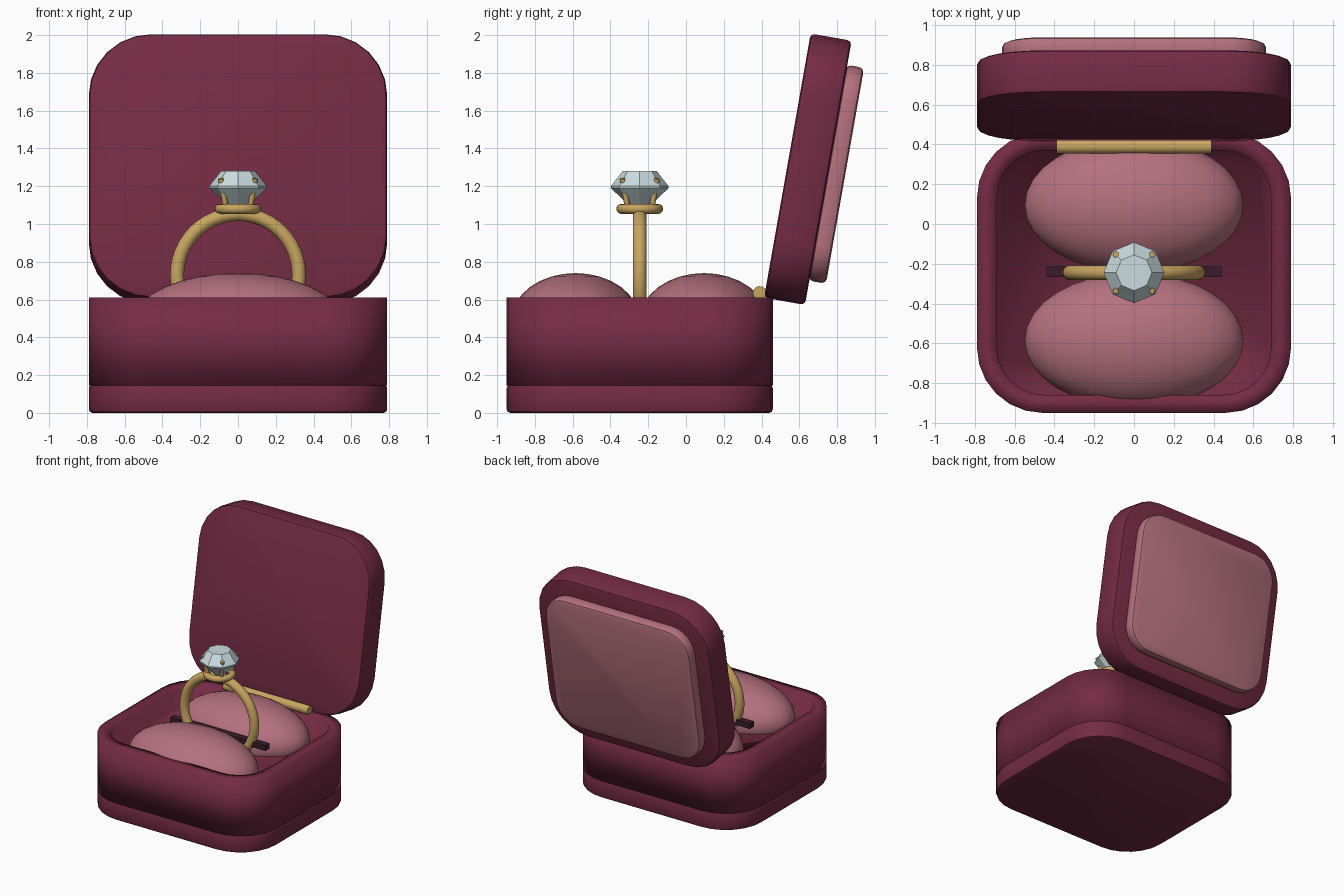
import bpy, bmesh
from math import sin, cos, pi, radians
from mathutils import Vector, Matrix

if "Cube" in bpy.data.objects:
    bpy.data.objects.remove(bpy.data.objects["Cube"])


def material(name, rgb):
    m = bpy.data.materials.new(name)
    m.diffuse_color = (*rgb, 1)
    m.use_nodes = True
    m.node_tree.nodes["Principled BSDF"].inputs["Base Color"].default_value = m.diffuse_color
    return m


VELVET = material("velvet", (0.175, 0.024, 0.056))
PINK = material("pink_satin", (0.46, 0.165, 0.21))
GOLD = material("gold", (0.58, 0.38, 0.12))
STONE = material("stone", (0.60, 0.72, 0.75))
DARK = material("dark_slot", (0.04, 0.012, 0.024))
CY = -0.245  # middle of the box in y


def outline(hx, hy, r, z, seg=6):
    """Rounded rectangle as a loop of points."""
    pts = []
    for k, (sx, sy) in enumerate([(1, 1), (-1, 1), (-1, -1), (1, -1)]):
        for i in range(seg + 1):
            a = (k + i / seg) * pi / 2
            pts.append((sx * (hx - r) + r * cos(a), sy * (hy - r) + r * sin(a), z))
    return pts


def loft(name, loops, mat):
    """Skin a stack of loops and cap both ends."""
    bm = bmesh.new()
    rings = [[bm.verts.new(p) for p in loop] for loop in loops]
    n = len(rings[0])
    for a, b in zip(rings, rings[1:]):
        for i in range(n):
            j = (i + 1) % n
            bm.faces.new((a[i], a[j], b[j], b[i]))
    bm.faces.new(rings[0][::-1])
    bm.faces.new(rings[-1])
    bmesh.ops.recalc_face_normals(bm, faces=bm.faces)
    me = bpy.data.meshes.new(name)
    bm.to_mesh(me)
    bm.free()
    ob = bpy.data.objects.new(name, me)
    bpy.context.collection.objects.link(ob)
    me.materials.append(mat)
    return ob


def slab(name, hx, hy, r, z0, z1, b, mat):
    """Rounded slab with softened top and bottom edges."""
    steps = [(b * (1 - sin(t)), b * (1 - cos(t))) for t in (0, pi / 4, pi / 2)]
    loops = [outline(hx - i, hy - i, r - i, z0 + h) for i, h in steps]
    loops += [outline(hx - i, hy - i, r - i, z1 - h) for i, h in reversed(steps)]
    ob = loft(name, loops, mat)
    activate(ob)
    bpy.ops.object.shade_smooth_by_angle(angle=radians(30))
    return ob


def activate(ob):
    bpy.ops.object.select_all(action='DESELECT')
    ob.select_set(True)
    bpy.context.view_layer.objects.active = ob


def finish(name, mat, smooth=True):
    ob = bpy.context.object
    ob.name = ob.data.name = name
    ob.data.materials.append(mat)
    if smooth:
        bpy.ops.object.shade_smooth_by_angle(angle=radians(40))
    return ob


def rod(name, p, q, r, mat, verts=16):
    p, q = Vector(p), Vector(q)
    bpy.ops.mesh.primitive_cylinder_add(
        vertices=verts, radius=r, depth=(q - p).length, location=(p + q) / 2,
        rotation=(q - p).to_track_quat('Z', 'Y').to_euler())
    return finish(name, mat)


# Box: plinth and hollow soft-shaded tray
slab("base_plinth", 0.79, 0.705, 0.33, 0, 0.15, 0.02, VELVET).location.y = CY
tray = loft("box_tray", [outline(0.79, 0.705, 0.33, 0.145),
                         outline(0.79, 0.705, 0.33, 0.61),
                         outline(0.69, 0.615, 0.24, 0.61),
                         outline(0.69, 0.615, 0.24, 0.45)], VELVET)
tray.location.y = CY
tray.data.shade_smooth()

# Open lid leaning back, with padded panel behind it
tilt = Matrix.Translation((0, 0.645, 1.29)) @ Matrix.Rotation(radians(80), 4, 'X')
slab("lid", 0.79, 0.71, 0.33, -0.11, 0.11, 0.022, VELVET).matrix_world = tilt
slab("lid_pad", 0.665, 0.58, 0.2, -0.2, -0.105, 0.025, PINK).matrix_world = tilt

# Cushions either side of the ring
for name, y in (("front_cushion", CY - 0.34), ("back_cushion", CY + 0.34)):
    bpy.ops.mesh.primitive_uv_sphere_add(segments=32, ring_count=16, location=(0, y, 0.49))
    bpy.context.object.scale = (0.55, 0.34, 0.25)
    finish(name, PINK)

# Ring slot
bpy.ops.mesh.primitive_cube_add(size=1, location=(0, CY + 0.005, 0.583))
bpy.context.object.scale = (0.88, 0.055, 0.045)
finish("ring_slot", DARK, smooth=False)

# Hinge
rod("hinge", (-0.39, 0.39, 0.635), (0.39, 0.39, 0.635), 0.036, GOLD)

# Ring band and collar
bpy.ops.mesh.primitive_torus_add(major_radius=0.323, minor_radius=0.037, major_segments=48,
                                 minor_segments=14, location=(0, CY, 0.73),
                                 rotation=(pi / 2, 0, 0))
finish("ring_band", GOLD)
bpy.ops.mesh.primitive_torus_add(major_radius=0.098, minor_radius=0.026, major_segments=32,
                                 minor_segments=12, location=(0, CY, 1.08))
finish("collar", GOLD)

# Faceted stone: culet, girdle and table, eight sides
gem = loft("stone", [[(r * cos(k * pi / 4), r * sin(k * pi / 4), z) for k in range(8)]
                     for r, z in ((0.01, 1.055), (0.153, 1.19), (0.153, 1.2), (0.09, 1.28))],
           STONE)
gem.location.y = CY

# Claws
for k in range(4):
    a = pi / 4 + k * pi / 2
    d = Vector((cos(a), sin(a), 0))
    c = Vector((0, CY, 0))
    rod(f"claw_{k + 1}", c + d * 0.09 + Vector((0, 0, 1.085)),
        c + d * 0.13 + Vector((0, 0, 1.24)), 0.015, GOLD, 10)
